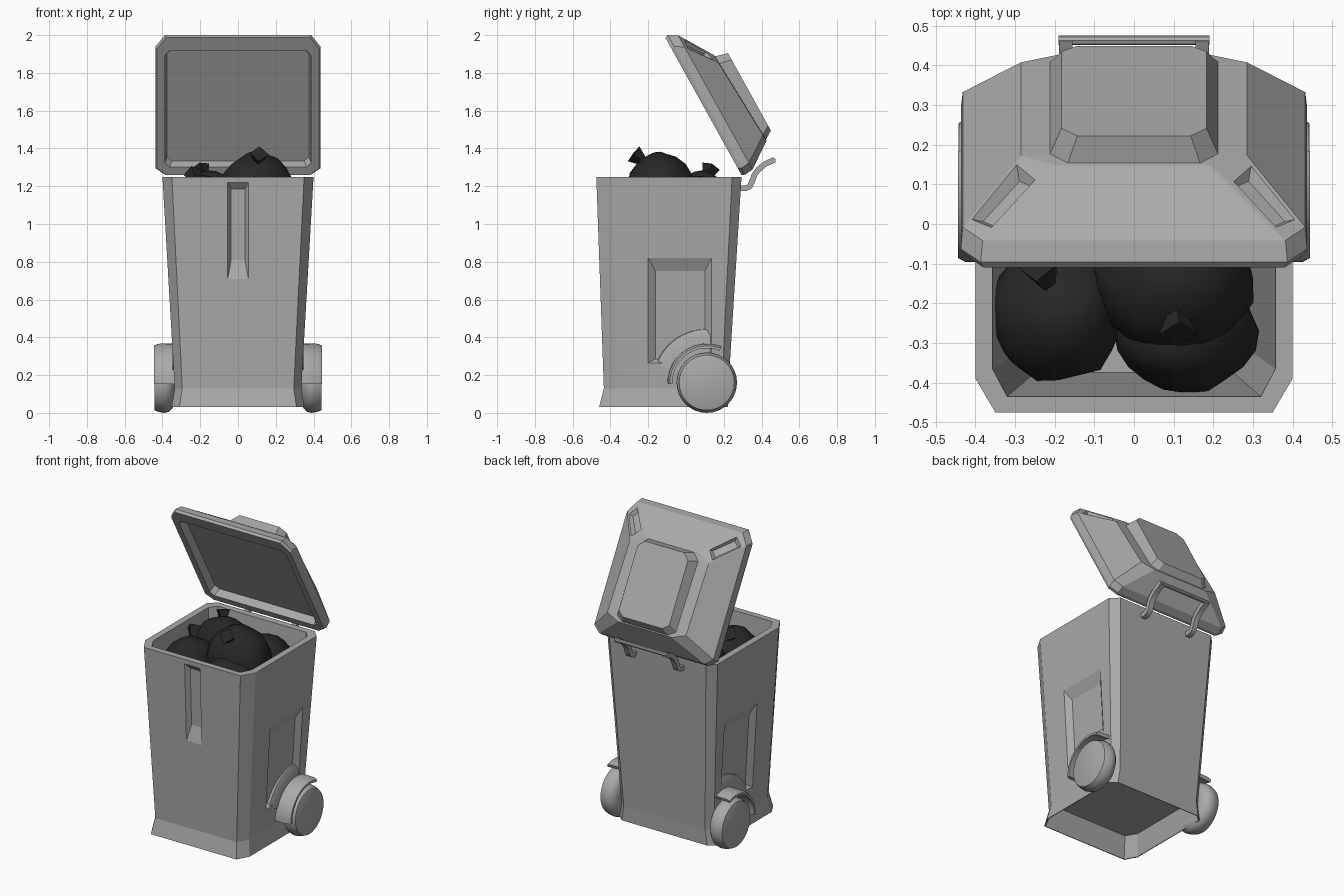
import bpy, bmesh, math
from mathutils import Vector, noise

if "Cube" in bpy.data.objects:
    bpy.data.objects.remove(bpy.data.objects["Cube"])

black = bpy.data.materials.new("bag_black")
black.diffuse_color = (0.02, 0.02, 0.02, 1)
black.use_nodes = True
black.node_tree.nodes["Principled BSDF"].inputs["Base Color"].default_value = black.diffuse_color
grey = bpy.data.materials.new("bin_grey")
grey.diffuse_color = (0.4, 0.4, 0.4, 1)
grey.use_nodes = True
grey.node_tree.nodes["Principled BSDF"].inputs["Base Color"].default_value = grey.diffuse_color


def finish(bm, name, smooth=False, mat=grey):
    bmesh.ops.recalc_face_normals(bm, faces=bm.faces)
    me = bpy.data.meshes.new(name)
    bm.to_mesh(me)
    bm.free()
    ob = bpy.data.objects.new(name, me)
    bpy.context.collection.objects.link(ob)
    me.materials.append(mat)
    if smooth:
        bpy.ops.object.select_all(action='DESELECT')
        ob.select_set(True)
        bpy.context.view_layer.objects.active = ob
        bpy.ops.object.shade_smooth_by_angle(angle=math.radians(35))
    return ob


def loft(name, rings, smooth=False):
    """Skin equal-length rings and cap both ends."""
    bm = bmesh.new()
    vs = [[bm.verts.new(p) for p in r] for r in rings]
    n = len(vs[0])
    for a, b in zip(vs, vs[1:]):
        for i in range(n):
            j = (i + 1) % n
            bm.faces.new((a[i], a[j], b[j], b[i]))
    bm.faces.new(vs[0])
    bm.faces.new(vs[-1])
    return finish(bm, name, smooth)


def octagon(hx, y0, y1, z, cx, c0, c1):
    """Rectangle with cut corners: c0 at the y0 end, c1 at the y1 end."""
    half = [(hx - cx, y0), (hx, y0 + c0), (hx, y1 - c1), (hx - cx, y1)]
    return [Vector((x, y, z)) for x, y in half] + \
           [Vector((-x, y, z)) for x, y in reversed(half)]


def carve(target, outer, inner):
    """Cut a tapered pocket running from the outer to the inner outline."""
    bm = bmesh.new()
    for o, i in zip(outer, inner):
        bm.verts.new(i)
        bm.verts.new(o + (o - i) * 0.6)
    bmesh.ops.convex_hull(bm, input=bm.verts)
    cutter = finish(bm, "cutter")
    cutter.hide_render = True
    mod = target.modifiers.new("pocket", 'BOOLEAN')
    mod.operation, mod.solver, mod.object = 'DIFFERENCE', 'EXACT', cutter
    bpy.context.view_layer.objects.active = target
    bpy.ops.object.modifier_apply(modifier=mod.name)
    bpy.data.objects.remove(cutter)


def rect(a0, a1, b0, b1):
    return [(a0, b0), (a1, b0), (a1, b1), (a0, b1)]


# Bin body: inner floor, walls, rim, outside, flared skirt, recessed underside
body = loft("bin_body", [
    octagon(.285, -.375, .175, .19, .035, .06, .04),
    octagon(.357, -.435, .25, 1.25, .037, .07, .045),
    octagon(.40, -.475, .294, 1.25, .05, .085, .05),
    octagon(.335, -.435, .224, .13, .04, .07, .035),
    octagon(.352, -.46, .222, .03, .042, .075, .035),
    octagon(.347, -.455, .217, .03, .042, .075, .035),
    octagon(.31, -.405, .20, .155, .04, .07, .035)])


def on_front(x, z, d):
    return Vector((x, -.475 + (1.25 - z) * .0357 + d, z))


# Pocket grip on the front
carve(body, [on_front(x, z, 0) for x, z in rect(-.055, .055, .71, 1.22)],
      [on_front(x, z, .03) for x, z in rect(-.036, .036, .81, 1.185)])

# Side panels
for s in (1, -1):
    def on_side(y, z, d):
        return Vector((s * (.40 - (1.25 - z) * .058 - d), y, z))
    carve(body, [on_side(y, z, 0) for y, z in rect(-.20, .135, .265, .82)],
          [on_side(y, z, .028) for y, z in rect(-.162, .10, .285, .75)])

# Lid, built flat (u from hinge to tip, v outward) and swung open
def swing(p):
    return Vector((p.x, .288 - .485 * p.y + .875 * p.z, 1.27 + .875 * p.y + .485 * p.z))


edge_lo = octagon(.432, -.015, .797, .065, .05, .04, .07)
edge_hi = octagon(.285, .082, .615, .18, .09, .035, .05)
step = octagon(.212, .09, .605, .182, .045, .03, .045)
for p in edge_hi + step:
    p.z += (.6 - p.y) * .045          # plateau is slightly higher at the hinge end
lid_rings = [
    octagon(.375, .045, .725, .05, .025, .025, .03),
    octagon(.387, .035, .74, 0, .025, .025, .03),
    octagon(.43, -.012, .82, 0, .05, .04, .07),
    octagon(.437, -.02, .825, .018, .05, .04, .07),
    edge_lo, edge_hi, step,
    octagon(.183, .118, .587, .25, .04, .03, .04)]
lid = loft("lid", [[swing(p) for p in r] for r in lid_rings])

# Grip pockets on the lid's front corners
for a, b in ((2, 3), (5, 4)):
    lo = (swing(edge_lo[a]) + swing(edge_lo[b])) / 2
    hi = (swing(edge_hi[a]) + swing(edge_hi[b])) / 2
    along = (hi - lo).normalized()
    across = (swing(edge_lo[b]) - swing(edge_lo[a])).normalized()
    across = (across - along * across.dot(along)).normalized()
    inward = along.cross(across)
    if inward.y > 0:
        inward = -inward
    mid = lo.lerp(hi, .48)
    carve(lid, [mid + along * p + across * q for p, q in rect(-.09, .09, -.034, .034)],
          [mid + along * p + across * q + inward * .02 for p, q in rect(-.073, .073, -.022, .022)])

# Hinge hooks and crossbar behind the rim
path = [(.28, 1.19), (.32, 1.19), (.338, 1.2), (.35, 1.225), (.362, 1.26),
        (.385, 1.29), (.42, 1.318), (.468, 1.34)]
for s in (1, -1):
    rings = []
    for i, (y, z) in enumerate(path):
        p, q = path[max(i - 1, 0)], path[min(i + 1, len(path) - 1)]
        t = Vector((0, q[0] - p[0], q[1] - p[1])).normalized()
        nrm = Vector((0, -t.z, t.y)) * .015
        c = Vector((s * .172, y, z))
        w = Vector((.017, 0, 0))
        rings.append([c + w + nrm, c - w + nrm, c - w - nrm, c + w - nrm])
    loft("hinge_hook", rings, True)
loft("hinge_bar", [[Vector((x, .463 + .012 * math.cos(k * math.pi / 4),
                            1.338 + .012 * math.sin(k * math.pi / 4))) for k in range(8)]
                   for x in (-.19, .19)], True)

# Wheels, mudguards and arches
CY, CZ = .11, .16


def polar(x, r, a):
    return Vector((x, CY + r * math.cos(a), CZ + r * math.sin(a)))


def arc_band(name, section, a0, a1, steps=14):
    """Sweep an (x, r) section around the wheel axis."""
    angles = [math.radians(a0 + (a1 - a0) * i / steps) for i in range(steps + 1)]
    return loft(name, [[polar(x, r, a) for x, r in section] for a in angles], True)


tyre = [(.335, .11), (.345, .135), (.365, .154), (.39, .16), (.415, .156),
        (.432, .15), (.441, .146), (.443, .142)]
for s in (1, -1):
    loft("wheel", [[polar(s * x, r, math.tau * k / 32) for k in range(32)]
                   for x, r in tyre], True)
    arc_band("mudguard", [(s * .33, .188), (s * .33, .208), (s * .425, .206),
                          (s * .444, .196), (s * .444, .182)], 68, 182)
    arc_band("wheel_arch", [(s * .31, .15), (s * .31, .287), (s * .333, .282),
                            (s * .346, .25), (s * .346, .15)], 84, 160)

# Rubbish bags with wrinkled skins and tied necks
bags = [((-.19, -.215, 1.06), (.17, .18, .20), (-.23, -.13, 1.25)),
        ((.10, -.135, 1.14), (.20, .19, .24), (.11, -.25, 1.35)),
        ((.13, -.27, 1.05), (.18, .155, .19), None),
        ((-.16, .08, 1.09), (.18, .15, .19), (-.19, .12, 1.275)),
        ((.15, .08, 1.06), (.18, .15, .19), None)]
for k, (c, r, knot) in enumerate(bags):
    bm = bmesh.new()
    bmesh.ops.create_icosphere(bm, subdivisions=3, radius=1)
    for v in bm.verts:
        f = 1 + .09 * noise.noise(v.co * 1.8 + Vector((k * 7.3, 0, 0)))
        v.co = Vector(c) + Vector(a * b for a, b in zip(v.co * f, r))
    finish(bm, "rubbish_bag", True, black)
    if knot:
        base = Vector(knot)
        tilt = Vector((base.x - c[0], base.y - c[1], .09)).normalized()
        bm = bmesh.new()
        bmesh.ops.create_cone(bm, cap_ends=True, segments=4, radius1=.022,
                              radius2=.05, depth=.07)
        turn = Vector((0, 0, 1)).rotation_difference(tilt)
        for v in bm.verts:
            v.co = base + turn @ v.co
        finish(bm, "bag_neck", False, black)
